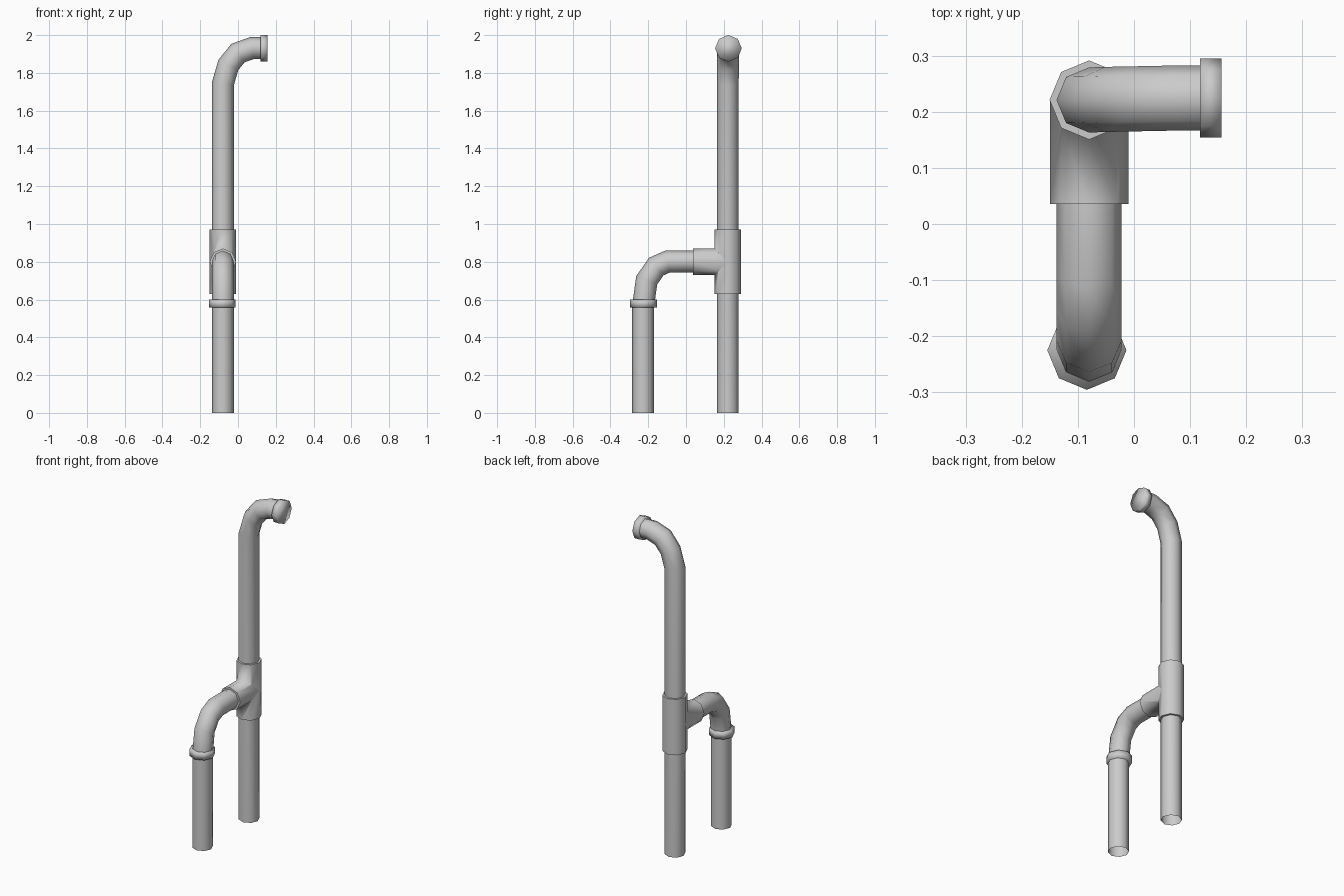
import bpy, bmesh, math
from mathutils import Vector

if "Cube" in bpy.data.objects:
    bpy.data.objects.remove(bpy.data.objects["Cube"])

SIDES = 8
PIPE_R, FIT_R = 0.058, 0.0705


def tube(name, path, radius, side, closed=False, angle=60):
    """Sweep an octagon along a planar path with mitred joints; side is the plane normal."""
    pts = [Vector(p) for p in path]
    side = Vector(side)
    bm = bmesh.new()
    rings = []
    for i, p in enumerate(pts):
        a = (p - pts[i - 1]).normalized() if i > 0 else (pts[1] - p).normalized()
        b = (pts[i + 1] - p).normalized() if i < len(pts) - 1 else a
        t = (a + b).normalized()
        n = t.cross(side) / max(t.dot(a), 0.5)
        ring = []
        for k in range(SIDES):
            w = 2 * math.pi * k / SIDES
            ring.append(bm.verts.new(p + radius * (math.cos(w) * n + math.sin(w) * side)))
        rings.append(ring)
    for r0, r1 in zip(rings, rings[1:]):
        for k in range(SIDES):
            j = (k + 1) % SIDES
            bm.faces.new((r0[k], r0[j], r1[j], r1[k]))
    if closed:
        bm.faces.new(rings[0])
        bm.faces.new(rings[-1])
    bmesh.ops.recalc_face_normals(bm, faces=bm.faces)
    me = bpy.data.meshes.new(name)
    bm.to_mesh(me)
    bm.free()
    ob = bpy.data.objects.new(name, me)
    bpy.context.collection.objects.link(ob)
    bpy.ops.object.select_all(action='DESELECT')
    ob.select_set(True)
    bpy.context.view_layer.objects.active = ob
    bpy.ops.object.shade_smooth_by_angle(angle=math.radians(angle))
    return ob


X, YB, YF = -0.08, 0.221, -0.225

# tall rear pipe, open at the bottom, bending toward +x at the top
tube("main_pipe", [(X, YB, 0), (X, YB, 1.743), (-0.051, 0.222, 1.842), (0.0, 0.223, 1.905),
                   (0.073, 0.2245, 1.931), (0.13, 0.2245, 1.931)], PIPE_R, (0, 1, 0))

# end cap on the outlet
tube("outlet_cap", [(0.118, 0.2245, 1.93), (0.156, 0.2245, 1.93)], FIT_R, (0, 1, 0), True, 120)

# tee fitting: upright sleeve joined with the forward branch
tee = tube("tee_fitting", [(X, YB, 0.63), (X, YB, 0.97)], FIT_R, (0, 1, 0), True)
branch = tube("tee_branch", [(X, 0.036, 0.80), (X, YB, 0.80)], FIT_R - 0.0005, (1, 0, 0), True)
union = tee.modifiers.new("join_branch", 'BOOLEAN')
union.operation = 'UNION'
union.solver = 'EXACT'
union.object = branch
branch.hide_render = True
branch.hide_viewport = True

# elbow from the tee down into the collar
tube("elbow_pipe", [(X, 0.05, 0.801), (X, -0.098, 0.801), (X, -0.157, 0.775),
                    (X, -0.208, 0.702), (X, -0.223, 0.595), (X, YF, 0.565)], PIPE_R, (1, 0, 0))

# collar and short front pipe
tube("collar", [(-0.084, YF, 0.557), (-0.084, YF, 0.60)], FIT_R, (1, 0, 0), True, 120)
tube("front_pipe", [(X, YF - 0.002, 0), (X, YF - 0.002, 0.565)], PIPE_R, (1, 0, 0))
